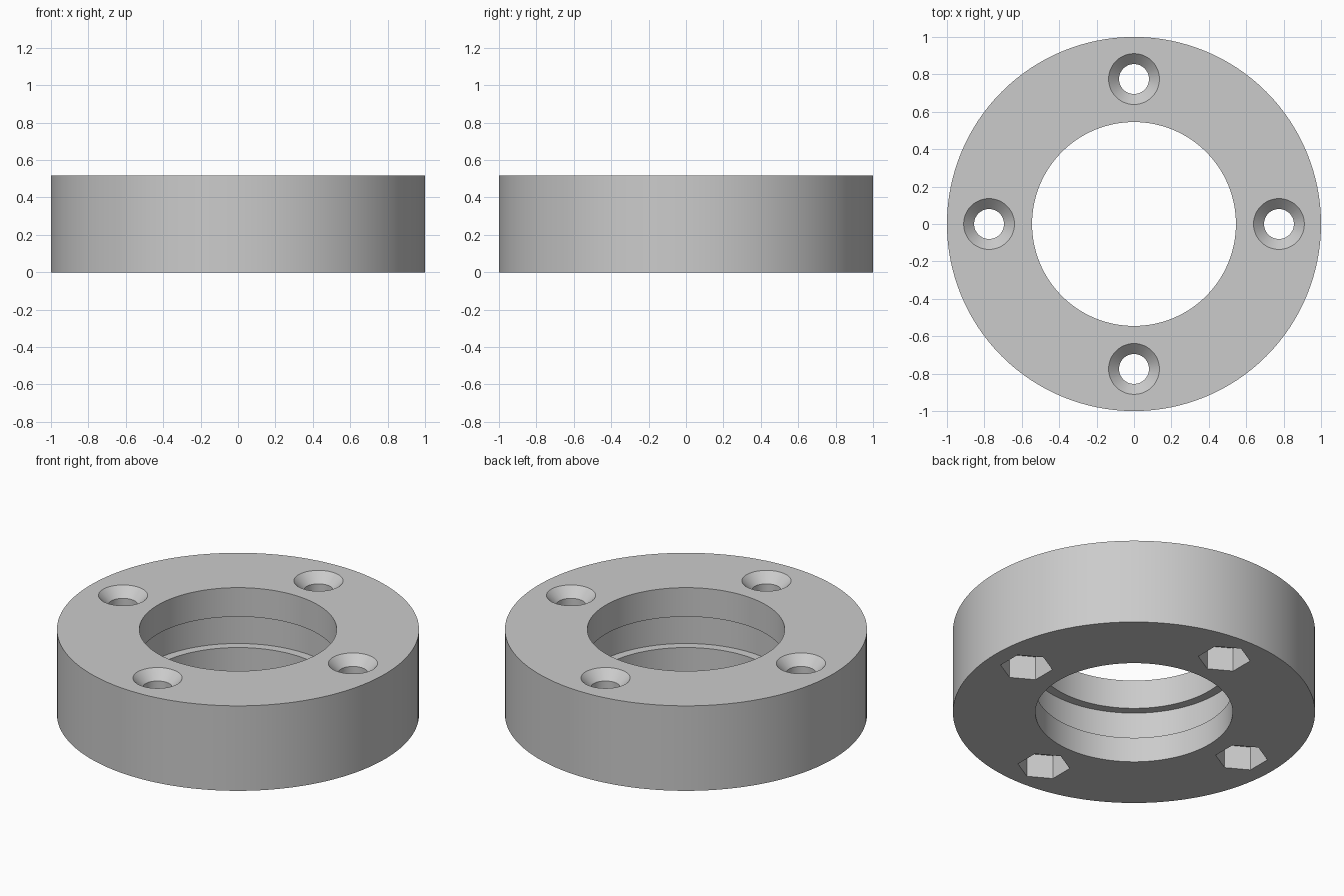
import bpy
import bmesh
from math import cos, sin, pi, radians
from mathutils import Vector

HEIGHT = 0.518
BORE, GROOVE = 0.545, 0.598
BOLT_CIRCLE = 0.775
HOLE, SINK = 0.08, 0.136
NUT, NUT_DEPTH = 0.145, 0.145

cube = bpy.data.objects.get("Cube")
if cube:
    bpy.data.objects.remove(cube, do_unlink=True)

grey = bpy.data.materials.new("plain grey")
grey.use_nodes = True
grey.diffuse_color = (0.6, 0.6, 0.6, 1)
grey.node_tree.nodes["Principled BSDF"].inputs["Base Color"].default_value = (0.6, 0.6, 0.6, 1)


def lathe(name, profile, steps, location=(0, 0, 0), turn=0):
    """Revolve a closed (radius, z) profile around the z axis."""
    bm = bmesh.new()
    verts = [bm.verts.new((r * cos(turn), r * sin(turn), z)) for r, z in profile]
    edges = [bm.edges.new((v, verts[(i + 1) % len(verts)])) for i, v in enumerate(verts)]
    bmesh.ops.spin(bm, geom=verts + edges, cent=(0, 0, 0), axis=(0, 0, 1),
                   angle=2 * pi, steps=steps)
    bmesh.ops.remove_doubles(bm, verts=bm.verts, dist=1e-5)
    loose = [e for e in bm.edges if not e.link_faces]
    bmesh.ops.delete(bm, geom=loose, context='EDGES')
    bmesh.ops.recalc_face_normals(bm, faces=bm.faces)
    mesh = bpy.data.meshes.new(name)
    bm.to_mesh(mesh)
    bm.free()
    mesh.materials.append(grey)
    obj = bpy.data.objects.new(name, mesh)
    obj.location = location
    bpy.context.collection.objects.link(obj)
    return obj


# Ring body with a wide groove inside the bore
ring = lathe("ring_body", [
    (BORE, 0), (1, 0), (1, HEIGHT), (BORE, HEIGHT),
    (BORE, 0.341), (GROOVE, 0.341), (GROOVE, 0.153), (BORE, 0.153)], 128)

# Four countersunk screw holes, each with a hexagonal nut pocket below
over = 0.02
screw_profile = [(0, 0.1), (HOLE, 0.1), (HOLE, HEIGHT - (SINK - HOLE)),
                 (SINK + over, HEIGHT + over), (0, HEIGHT + over)]
nut_profile = [(0, -over), (NUT, -over), (NUT, NUT_DEPTH), (0, NUT_DEPTH)]
cutters = []
for k in range(4):
    spot = Vector((cos(k * pi / 2), sin(k * pi / 2), 0)) * BOLT_CIRCLE
    cutters.append(lathe("nut_pocket_cutter", nut_profile, 6, spot, pi / 2))
    cutters.append(lathe("screw_hole_cutter", screw_profile, 48, spot))

bpy.context.view_layer.objects.active = ring
for cutter in cutters:
    cutter.hide_render = True
    mod = ring.modifiers.new("cut", 'BOOLEAN')
    mod.operation = 'DIFFERENCE'
    mod.solver = 'EXACT'
    mod.object = cutter
    bpy.ops.object.modifier_apply(modifier=mod.name)
for cutter in cutters:
    bpy.data.objects.remove(cutter, do_unlink=True)

# Smooth round walls, crisp rims
bpy.ops.object.select_all(action='DESELECT')
ring.select_set(True)
bpy.ops.object.shade_smooth_by_angle(angle=radians(30))
